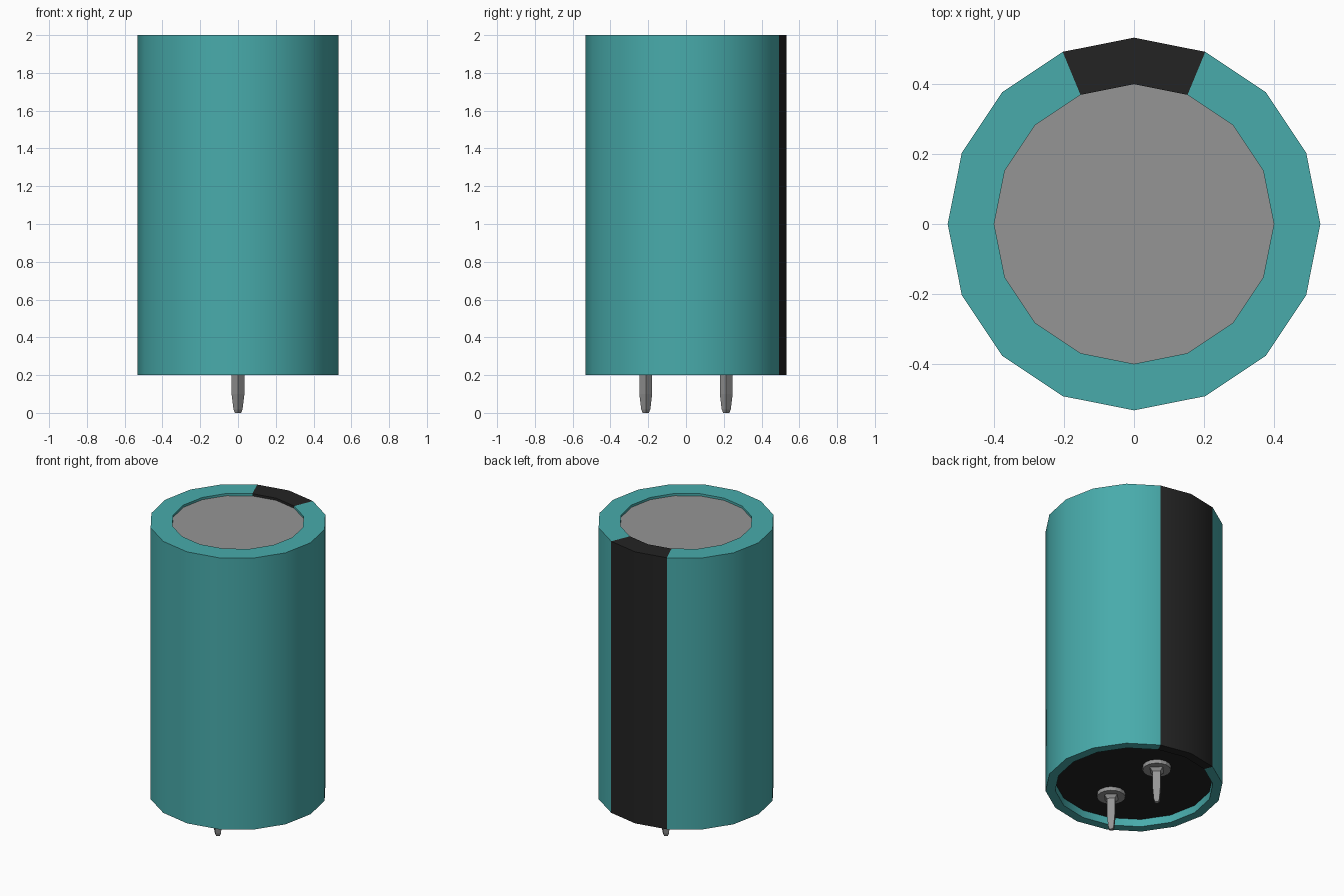
import bpy, bmesh
from math import pi, sin, cos, radians

SIDES = 16

old = bpy.data.objects.get("Cube")
if old:
    bpy.data.objects.remove(old)


def material(name, rgb):
    m = bpy.data.materials.new(name)
    m.use_nodes = True
    m.diffuse_color = (*rgb, 1)
    m.node_tree.nodes["Principled BSDF"].inputs["Base Color"].default_value = (*rgb, 1)
    return m


teal = material("teal sleeve", (0.065, 0.41, 0.41))
black = material("black", (0.017, 0.017, 0.017))
grey = material("grey metal", (0.3, 0.3, 0.3))


def lathe(name, profile, sides, mats, rule=None, y=0.0, caps=(False, False)):
    """Turn (radius, height) points about the vertical axis."""
    bm = bmesh.new()
    rings = [[bm.verts.new((r * cos(2 * pi * i / sides), y + r * sin(2 * pi * i / sides), z))
              for i in range(sides)] for r, z in profile]
    for a, b in zip(rings, rings[1:]):
        for i in range(sides):
            j = (i + 1) % sides
            face = bm.faces.new((a[i], a[j], b[j], b[i]))
            if rule:
                face.material_index = rule(i)
    if caps[0]:
        bm.faces.new(rings[0][::-1])
    if caps[1]:
        bm.faces.new(rings[-1])
    mesh = bpy.data.meshes.new(name)
    bm.to_mesh(mesh)
    bm.free()
    for m in mats:
        mesh.materials.append(m)
    ob = bpy.data.objects.new(name, mesh)
    bpy.context.collection.objects.link(ob)
    return ob


# Sleeve with rolled rims; the two rear facets form the polarity stripe
sleeve = lathe("sleeve", [(0.475, 0.25), (0.475, 0.2), (0.533, 0.2), (0.533, 2.0),
                          (0.4, 2.0), (0.4, 1.985)], SIDES, [teal, black],
               rule=lambda i: int(i in (SIDES // 4 - 1, SIDES // 4)))
bpy.context.view_layer.objects.active = sleeve
sleeve.select_set(True)
bpy.ops.object.shade_smooth_by_angle(angle=radians(30))
sleeve.select_set(False)

# Recessed end plates
lathe("top_plate", [(0.4, 1.975), (0.4, 1.985)], SIDES, [grey], caps=(True, True))
lathe("bottom_plate", [(0.475, 0.25), (0.475, 0.26)], SIDES, [black], caps=(True, True))

# Terminals: a round collar and a square tapered pin
for side, y in (("front", -0.213), ("back", 0.213)):
    lathe(side + "_collar", [(0.085, 0.225), (0.085, 0.25)], SIDES, [grey],
          y=y, caps=(True, True))
    lathe(side + "_pin", [(0.016, 0.0), (0.024, 0.018), (0.034, 0.1), (0.034, 0.205),
                          (0.055, 0.225)], 4, [grey], y=y, caps=(True, True))
